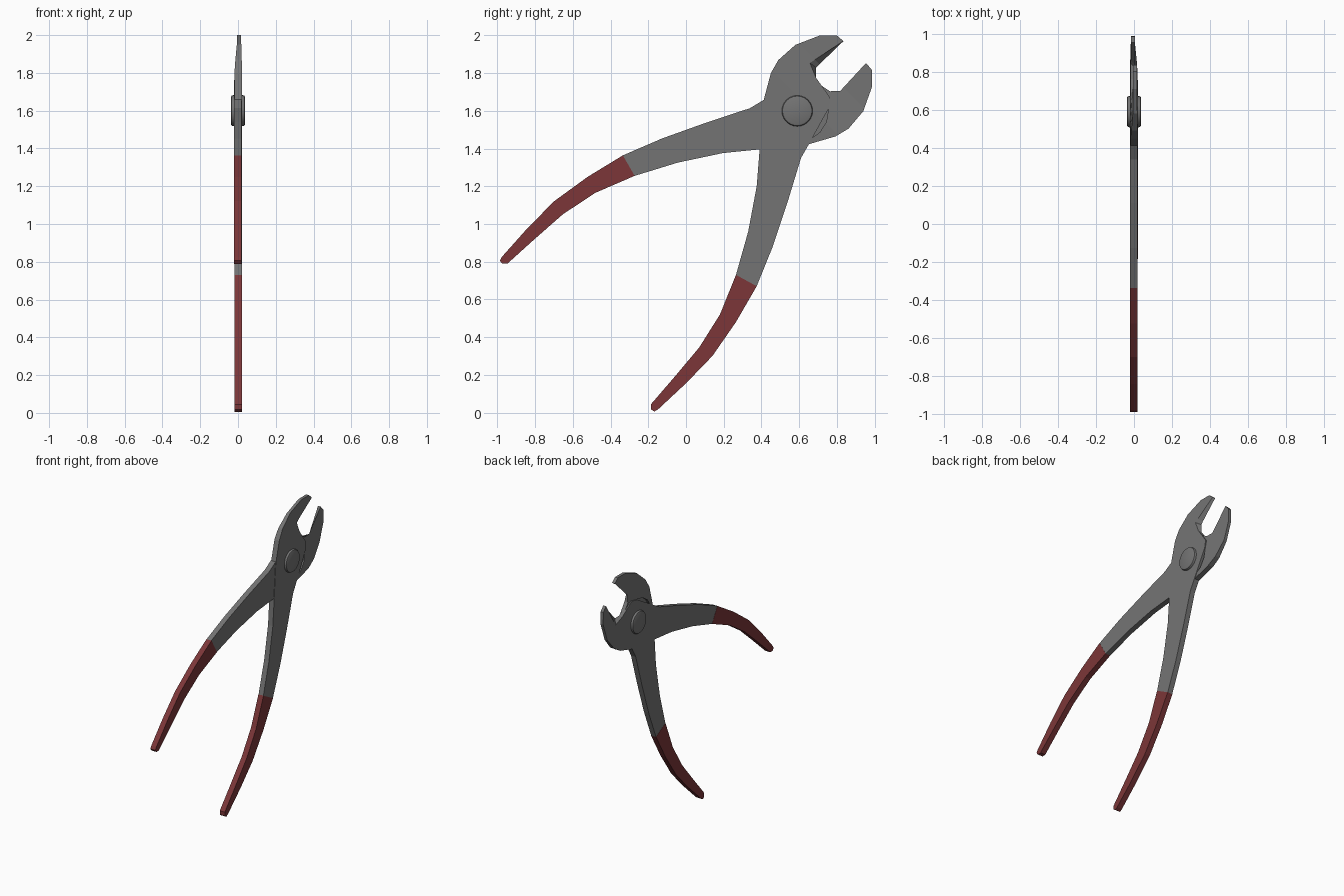
import bpy, bmesh
from math import cos, sin, pi, radians
from mathutils import Matrix, Vector

if "Cube" in bpy.data.objects:
    bpy.data.objects.remove(bpy.data.objects["Cube"])

PIVOT = Vector((0, 0.59, 1.60))
AXIS = Vector((0, cos(radians(45.65)), sin(radians(45.65))))   # tool centre line
X0, X1 = -0.018, 0.021


def paint(name, r, g, b):
    m = bpy.data.materials.new(name)
    m.diffuse_color = (r, g, b, 1)
    m.use_nodes = True
    m.node_tree.nodes["Principled BSDF"].inputs["Base Color"].default_value = m.diffuse_color
    return m


red = paint("red_grip", 0.20, 0.037, 0.04)
grey = paint("dark_steel", 0.175, 0.175, 0.175)


def add(name, bm, mat):
    bmesh.ops.recalc_face_normals(bm, faces=bm.faces)
    me = bpy.data.meshes.new(name)
    bm.to_mesh(me)
    bm.free()
    ob = bpy.data.objects.new(name, me)
    bpy.context.collection.objects.link(ob)
    me.materials.append(mat)
    return ob


def prism(outline, x0, x1):
    """Extrude a (y, z) outline along x."""
    bm = bmesh.new()
    a = [bm.verts.new((x0, y, z)) for y, z in outline]
    b = [bm.verts.new((x1, y, z)) for y, z in outline]
    bm.faces.new(a)
    bm.faces.new(b)
    n = len(a)
    for i in range(n):
        j = (i + 1) % n
        bm.faces.new((a[i], a[j], b[j], b[i]))
    return bm


# steel arm: shank, pivot head and jaw in one outline
steel = [(0.265, 0.73), (0.33, 0.96), (0.375, 1.2), (0.39, 1.39), (0.41, 1.65),
         (0.45, 1.80), (0.49, 1.87), (0.58, 1.95), (0.71, 2.0), (0.80, 2.0),
         (0.835, 1.97), (0.69, 1.83), (0.69, 1.775), (0.765, 1.67), (0.755, 1.61),
         (0.65, 1.42), (0.61, 1.35), (0.54, 1.12), (0.46, 0.88), (0.375, 0.67)]
bm = prism(steel, X0, X1)

# bevelled throat on the outer side of the jaw
for v in bm.verts:
    if v.co.x > 0 and (v.co.yz - Vector((0.69, 1.83))).length < 0.01:
        v.co += Vector((0, -0.033, 0.024))

# jaw thins away from the pivot
U0, U1 = 0.06, 0.26
for u in (U0, U1):
    bmesh.ops.bisect_plane(bm, geom=bm.verts[:] + bm.edges[:] + bm.faces[:],
                           plane_co=PIVOT + AXIS * u, plane_no=AXIS)
for v in bm.verts:
    t = min(((v.co - PIVOT).dot(AXIS) - U0) / (U1 - U0), 1)
    if t > 0:
        v.co.x += t * (-0.004 if v.co.x > 0 else 0.013)
arm = add("steel_arm_a", bm, grey)

# half-lap recess around the pivot, hidden behind the other arm
lap = [(PIVOT.y + 0.165 * cos(i * pi / 8), PIVOT.z + 0.165 * sin(i * pi / 8)) for i in range(16)]
cutter = add("lap_cutter", prism(lap, -0.1, 0.0), grey)
cutter.hide_render = True
mod = arm.modifiers.new("lap", 'BOOLEAN')
mod.operation = 'DIFFERENCE'
mod.solver = 'EXACT'
mod.object = cutter
bpy.context.view_layer.objects.active = arm
bpy.ops.object.modifier_apply(modifier="lap")
bpy.data.objects.remove(cutter)

# handle grip
grip_outline = [(0.265, 0.73), (0.18, 0.52), (0.07, 0.345), (-0.06, 0.19), (-0.185, 0.045),
                (-0.185, 0.017), (-0.168, 0.005), (-0.148, 0.017), (0.0, 0.155), (0.14, 0.30),
                (0.265, 0.48), (0.375, 0.67)]
grip = add("grip_a", prism(grip_outline, X0 - 0.001, X1 + 0.001), red)

# second arm: half turn of the first about the centre line
turn = Matrix.Translation(PIVOT) @ Matrix.Rotation(pi, 4, AXIS) @ Matrix.Translation(-PIVOT)
for src, name in ((arm, "steel_arm_b"), (grip, "grip_b")):
    ob = src.copy()
    ob.data = src.data.copy()
    ob.name = name
    ob.data.transform(turn)
    bpy.context.collection.objects.link(ob)

# pivot rivet with rounded rims
bm = bmesh.new()
bmesh.ops.create_cone(bm, cap_ends=True, segments=24, radius1=0.082, radius2=0.082, depth=0.076,
                      matrix=Matrix.Translation(PIVOT) @ Matrix.Rotation(pi / 2, 4, 'Y'))
rims = [e for e in bm.edges if abs(e.verts[0].co.x - e.verts[1].co.x) < 0.01]
bmesh.ops.bevel(bm, geom=rims, offset=0.012, segments=2, profile=0.5, affect='EDGES')
rivet = add("pivot_rivet", bm, grey)
bpy.ops.object.select_all(action='DESELECT')
rivet.select_set(True)
bpy.context.view_layer.objects.active = rivet
bpy.ops.object.shade_smooth_by_angle(angle=radians(35))
